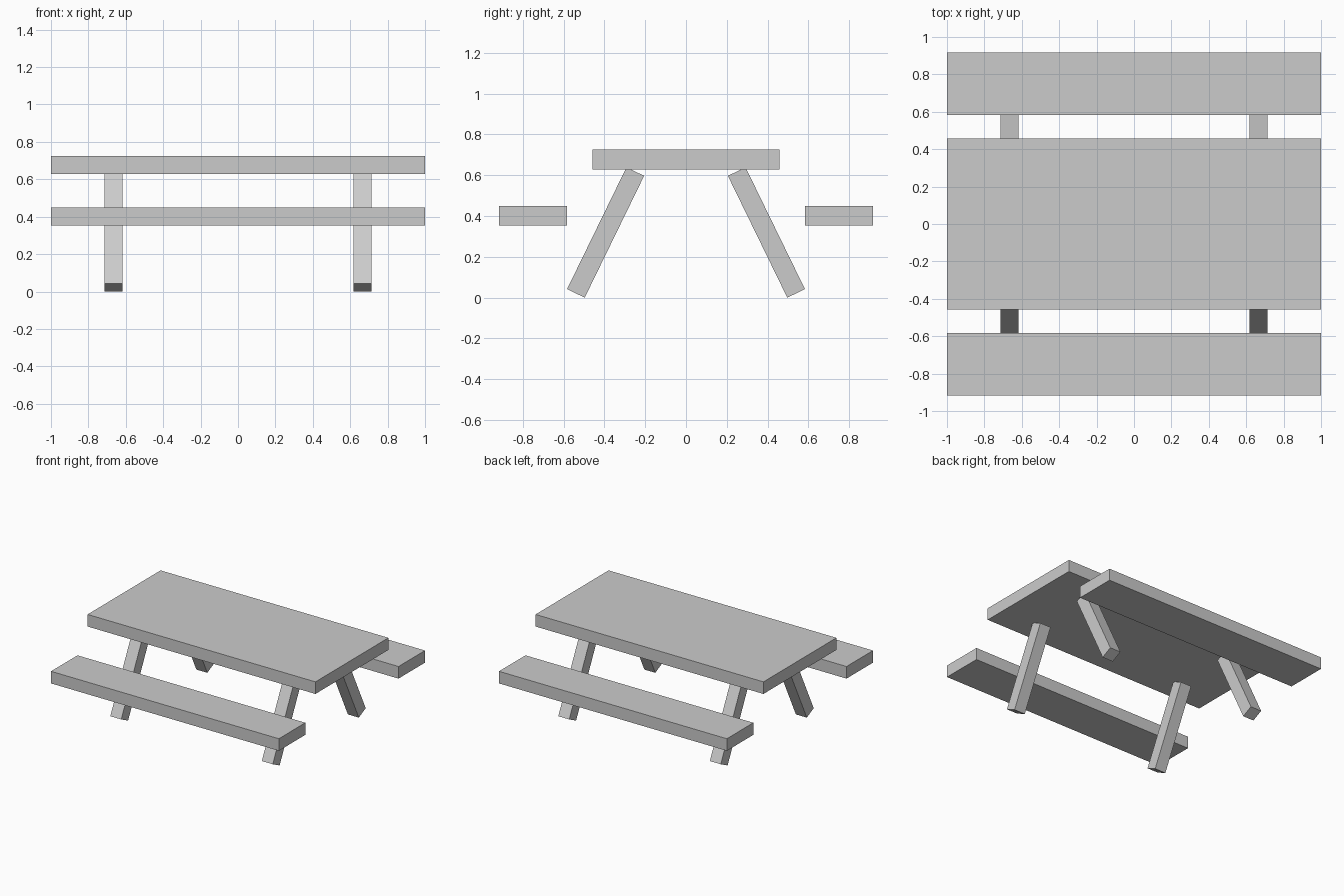
import bpy
from math import radians

cube = bpy.data.objects.get("Cube")
if cube:
    bpy.data.objects.remove(cube, do_unlink=True)

# Single plain grey finish
grey = bpy.data.materials.new("light grey")
grey.use_nodes = True
colour = (0.6, 0.6, 0.6, 1)
grey.diffuse_color = colour
grey.node_tree.nodes["Principled BSDF"].inputs["Base Color"].default_value = colour


def beam(name, centre, size, tilt=0):
    """Add a rectangular beam, tilted about the x axis."""
    bpy.ops.mesh.primitive_cube_add(size=1, location=centre, rotation=(tilt, 0, 0))
    obj = bpy.context.object
    obj.name = name
    obj.scale = size
    bpy.ops.object.transform_apply(location=False, rotation=False, scale=True)
    obj.data.materials.append(grey)
    return obj


THICK = 0.096

# Table top
beam("table_top", (0, 0, 0.677), (2, 0.915, THICK))

for side, y in (("front", -1), ("back", 1)):
    # Bench seats
    beam(side + "_bench", (0, y * 0.75, 0.401), (2, 0.332, THICK))
    # Splayed legs, with their upper ends sunk into the table top
    for hand, x in (("right", -1), ("left", 1)):
        beam(f"{side}_{hand}_leg", (x * 0.665, y * 0.394, 0.3195),
             (THICK, THICK, 0.664), y * radians(26))
